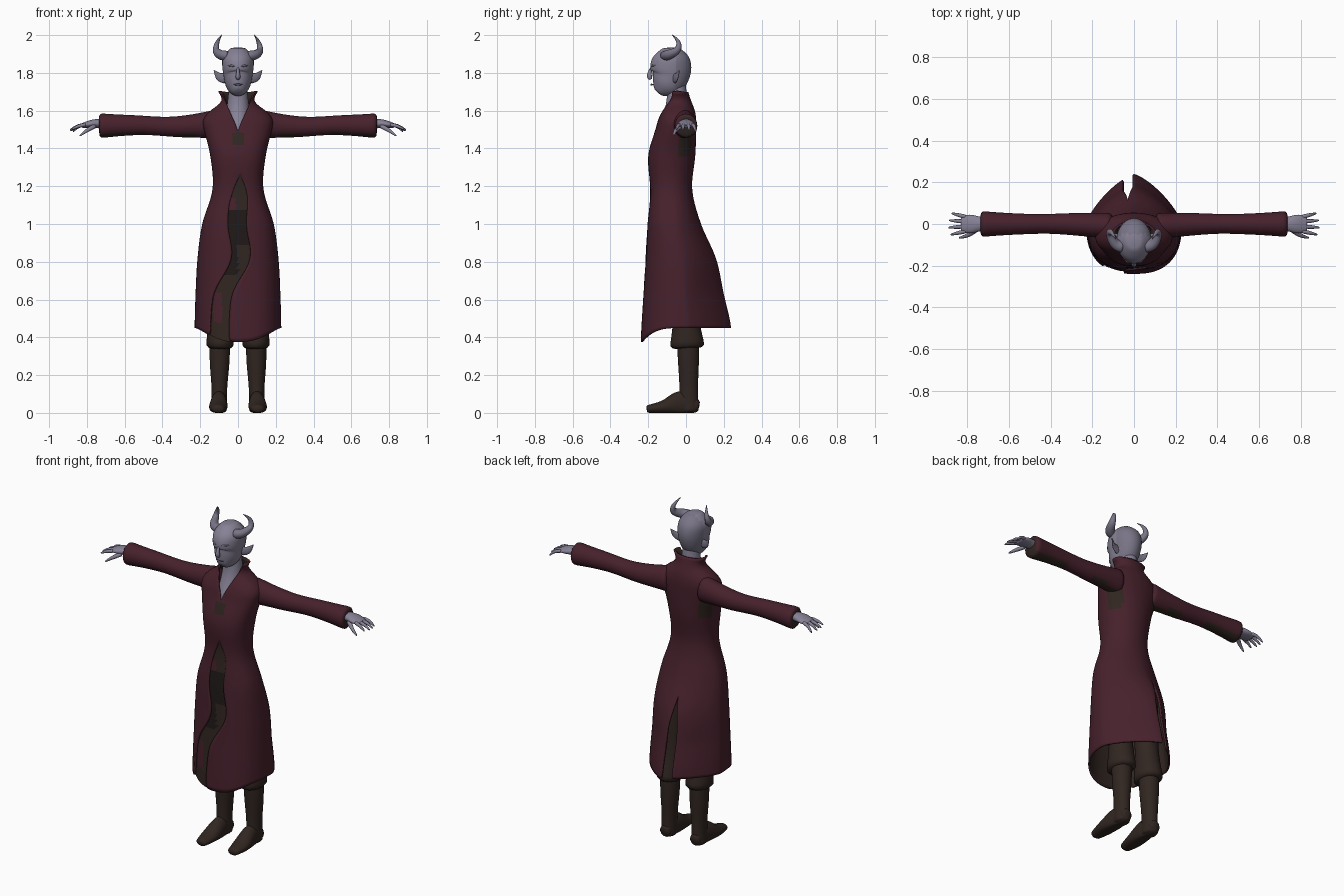
import bpy, bmesh, math
from mathutils import Vector

cube = bpy.data.objects.get("Cube")
if cube:
    bpy.data.objects.remove(cube)


def material(name, *rgb):
    mat = bpy.data.materials.new(name)
    mat.use_nodes = True
    mat.diffuse_color = (*rgb, 1)
    mat.node_tree.nodes["Principled BSDF"].inputs["Base Color"].default_value = (*rgb, 1)
    return mat


burgundy = material("burgundy cloth", .062, .015, .025)
brown = material("brown leather", .03, .019, .015)
dark = material("dark brown cloth", .014, .01, .009)
skin = material("pale violet skin", .24, .22, .3)
scalp = material("dusky violet scalp", .19, .175, .24)


def blend(keys, t):
    """Smooth curve through evenly spaced keys, for numbers or vectors."""
    last = len(keys) - 1
    i = min(int(t * last), last - 1)
    f = t * last - i
    a, b = keys[i], keys[i + 1]
    slope_a = (b - keys[max(i - 1, 0)]) / 2
    slope_b = (keys[min(i + 2, last)] - a) / 2
    ease = f * f * (3 - 2 * f)
    return (a * (1 - ease) + b * ease
            + slope_a * (f * (1 - f) ** 2) - slope_b * (f * f * (1 - f)))


def finish(name, bm, mats, rule=None):
    if rule:
        bm.normal_update()
        for face in bm.faces:
            face.material_index = int(rule(face.calc_center_median(), face.normal))
    mesh = bpy.data.meshes.new(name)
    bm.to_mesh(mesh)
    bm.free()
    for mat in mats:
        mesh.materials.append(mat)
    mesh.shade_smooth()
    ob = bpy.data.objects.new(name, mesh)
    bpy.context.scene.collection.objects.link(ob)
    mod = ob.modifiers.new("Smooth", 'SUBSURF')
    mod.levels = mod.render_levels = 1
    return ob


def tube(name, path, wide, tall, mats, ref=(0, 0, 1), sides=16, rings=12, floor=-1, rule=None):
    """Ellipses swept along a smooth path; tall is measured towards ref."""
    bm = bmesh.new()
    ref = Vector(ref)
    path = [Vector(p) for p in path]
    steps = [i / (rings - 1) for i in range(rings)]
    centres = [blend(path, t) for t in steps]
    loops = []
    for i, t in enumerate(steps):
        along = centres[min(i + 1, rings - 1)] - centres[max(i - 1, 0)]
        side = along.cross(ref).normalized()
        up = side.cross(along).normalized()
        loop = []
        for k in range(sides):
            a = math.tau * k / sides
            p = (centres[i] + side * blend(wide, t) * math.cos(a)
                 + up * blend(tall, t) * math.sin(a))
            p.z = max(p.z, floor)
            loop.append(bm.verts.new(p))
        loops.append(loop)
    for low, high in zip(loops, loops[1:]):
        for k in range(sides):
            n = (k + 1) % sides
            bm.faces.new((low[k], low[n], high[n], high[k]))
    bm.faces.new(loops[0])
    bm.faces.new(loops[-1])
    bmesh.ops.recalc_face_normals(bm, faces=bm.faces)
    return finish(name, bm, mats, rule)


# Coat outline: half width, front depth and back depth, from hem to shoulder to collar
HEM, SHOULDER, TOP = .45, 1.55, 1.7
BODY = [(.23, .225, .215, .19, .135, .148, .19),
        (.24, .225, .215, .205, .19, .2, .15),
        (.24, .2, .16, .08, .033, .05, .055)]
COLLAR = [(.19, .15, .08, .105), (.15, .125, .105, .095), (.055, .048, .028, .012)]
OPENING = (-.1, -.08, .015, -.005, .01, .01, 0)
VENT = -.03


def outline(z):
    if z < SHOULDER:
        return [blend(keys, (z - HEM) / (SHOULDER - HEM)) for keys in BODY]
    return [blend(keys, (z - SHOULDER) / (TOP - SHOULDER)) for keys in COLLAR]


def roundness(z, back):
    """Boxy front; the skirt narrows towards a ridge at the back."""
    return 1 + .5 * min(1, max(0, 2 * (1.15 - z))) if back else .8


def coat_point(z, a, scale):
    width, front, back = outline(z)
    s, c = math.sin(a), math.cos(a)
    power = roundness(z, c < 0)
    x = width * math.copysign(abs(s) ** power, s)
    y = (front + back) / 2 * math.copysign(abs(c) ** power, c)
    dip = max(0, c) ** 3 * max(0, .6 - z) / 2
    return Vector((x * scale, (back - front) / 2 - y * scale, z - dip))


def angle(z, x, back=False):
    ratio = min(1, abs(x) / outline(z)[0]) ** (1 / roundness(z, back))
    a = math.copysign(math.asin(ratio), x)
    return math.pi - a if back else a


def front_edge(z, side, overlap=0):
    """Neckline above the chest, closed bodice, then a winding gap below the waist."""
    if z > 1.4:
        return angle(z, side * max(0, z - 1.5) * .45)
    gap = .05 * math.sqrt(min(1, max(0, 1.24 - z) * 8))
    return angle(z, blend(OPENING, (z - HEM) / (SHOULDER - HEM)) + side * (gap + overlap))


def back_edge(z, side):
    return angle(z, VENT + side * min(.024, max(0, .9 - z) * .15), True)


def sheet(bm, heights, start, end, cols, scale=1):
    grid = [[bm.verts.new(coat_point(z, start(z) + (end(z) - start(z)) * j / cols, scale))
             for j in range(cols + 1)] for z in heights]
    for low, high in zip(grid, grid[1:]):
        for j in range(cols):
            bm.faces.new((low[j], low[j + 1], high[j + 1], high[j]))


def coat_colour(c, normal):
    """Brown patches below the arms and on the breast."""
    armpit = 1.36 < c.z < 1.49 and abs(c.x) > .1 and -.04 < c.y < .04
    return armpit or 1.42 < c.z < 1.48 and abs(c.x) < .025 and c.y < -.1


def lining_colour(c, normal):
    """Dark hollow below the waist, burgundy folds beside it and near the hem."""
    if c.x < -.01 and 1.07 < c.z < 1.13 or -.13 < c.x < -.085 and .47 < c.z < .63:
        return 2
    return .9 < c.z < 1.07 or c.x < 0 and .74 < c.z < .95


# Long coat: two halves joined wherever the front and the back vent are closed
heights = [HEM + (TOP - HEM) * i / 40 for i in range(41)]
bm = bmesh.new()
sheet(bm, heights, lambda z: front_edge(z, 1), lambda z: back_edge(z, 1), 24)
sheet(bm, heights, lambda z: back_edge(z, -1) - math.tau, lambda z: front_edge(z, -1), 24)
bmesh.ops.remove_doubles(bm, verts=bm.verts, dist=.0005)
coat = finish("long_coat", bm, [burgundy, brown], coat_colour)
wall = coat.modifiers.new("Lining", 'SOLIDIFY')
wall.thickness = .01
wall.material_offset = 1

# Folded lining and dark shirt seen through the front opening
bm = bmesh.new()
sheet(bm, [z for z in heights if z < 1.3], lambda z: front_edge(z, -1, .03),
      lambda z: front_edge(z, 1, .03), 20, .955)
finish("front_lining", bm, [brown, dark, burgundy], lining_colour)

# Neck, head and face
BACK = (0, 1, 0)
tube("neck_and_chest", [(0, -.05, 1.75), (0, -.05, 1.62), (0, -.07, 1.47)],
     (.045, .06, .075), (.05, .06, .1), [skin], BACK)
tube("head", [(0, -.15, 1.695), (0, -.09, 1.77), (0, -.08, 1.85), (0, -.08, 1.935)],
     (.025, .065, .077, .084, .08, .035), (.025, .083, .103, .11, .095, .04),
     [skin, scalp], BACK, sides=24, rings=16, rule=lambda c, normal: c.y > -.05)
tube("nose", [(0, -.183, 1.83), (0, -.194, 1.79), (0, -.187, 1.765)],
     (.006, .01, .014, .01), (.006, .011, .015, .008), [skin], BACK, sides=8)
tube("lips", [(-.024, -.172, 1.738), (0, -.184, 1.738), (.024, -.172, 1.738)],
     (.002, .006, .002), (.002, .006, .002), [scalp], sides=8)


def sleeve_colour(c, normal):
    """Brown inside the cuff and along parts of the underside."""
    x = abs(c.x)
    return abs(normal.x) > .9 and x > .7 or normal.z < -.8 and (x < .32 or x > .5)


for side, sign in (("left", 1), ("right", -1)):
    def part(name, path, *args, **options):
        tube(f"{side}_{name}", [(x * sign, y, z) for x, y, z in path], *args, **options)

    # Brow, pointed ear and curling horn
    part("brow", [(.01, -.184, 1.83), (.032, -.179, 1.838), (.056, -.157, 1.838)],
         (.003, .007, .003), (.003, .006, .003), [skin], sides=8)
    part("ear", [(.065, -.06, 1.77), (.1, -.05, 1.78), (.128, -.035, 1.815)],
         (.014, .008, .002), (.03, .024, .002), [scalp], sides=8)
    part("horn", [(.05, -.11, 1.89), (.092, -.095, 1.895), (.117, -.045, 1.92),
                  (.108, -.04, 1.965), (.085, -.075, 2.003)],
         (.028, .027, .019, .011, .001), (.032, .03, .021, .012, .001),
         [scalp], ref=(.3, -.9, .3), sides=10)

    # Wide-cuffed sleeve
    part("sleeve", [(.1, -.01, 1.53), (.32, 0, 1.515), (.53, 0, 1.523), (.74, 0, 1.52)],
         (.064, .056, .048, .053, .064), (.08, .061, .051, .056, .068),
         [burgundy, brown], rings=16, rule=sleeve_colour)

    # Hand with four fanned fingers and a thumb
    part("palm", [(.68, 0, 1.53), (.76, 0, 1.532), (.83, 0, 1.52)],
         (.03, .035, .046, .038), (.026, .023, .012), [skin])
    for i in range(4):
        y = .023 * (i - 1.5)
        reach = .085 - .012 * abs(i - 1.3)
        part(f"finger_{i + 1}", [(.805, y, 1.526), (.81 + reach / 2, y * 1.25, 1.518),
                                 (.81 + reach, y * 1.5, 1.5 - .004 * i)],
             (.011, .01, .004), (.011, .01, .004), [skin], sides=8, rings=6)
    part("thumb", [(.755, -.025, 1.52), (.8, -.056, 1.495), (.84, -.066, 1.465)],
         (.016, .011, .004), (.014, .011, .004), [skin], sides=8, rings=6)

    # Breeches with flared cuffs
    part("breeches_leg", [(.08, -.04, 1), (.09, -.01, .67), (.096, .008, .335)],
         (.08, .08, .066, .076), (.1, .08, .066, .098), [brown], ref=BACK)

    # Boot shaft and foot
    part("boot_shaft", [(.096, .01, .42), (.098, .014, .2), (.1, .014, 0)],
         (.056, .054, .042, .042), (.062, .057, .05, .055), [brown], ref=BACK, floor=0)
    part("boot_foot", [(.1, .07, .03), (.1, -.02, .05), (.105, -.12, .03), (.105, -.21, .02)],
         (.03, .042, .05, .03), (.03, .07, .036, .02), [brown], floor=0)
